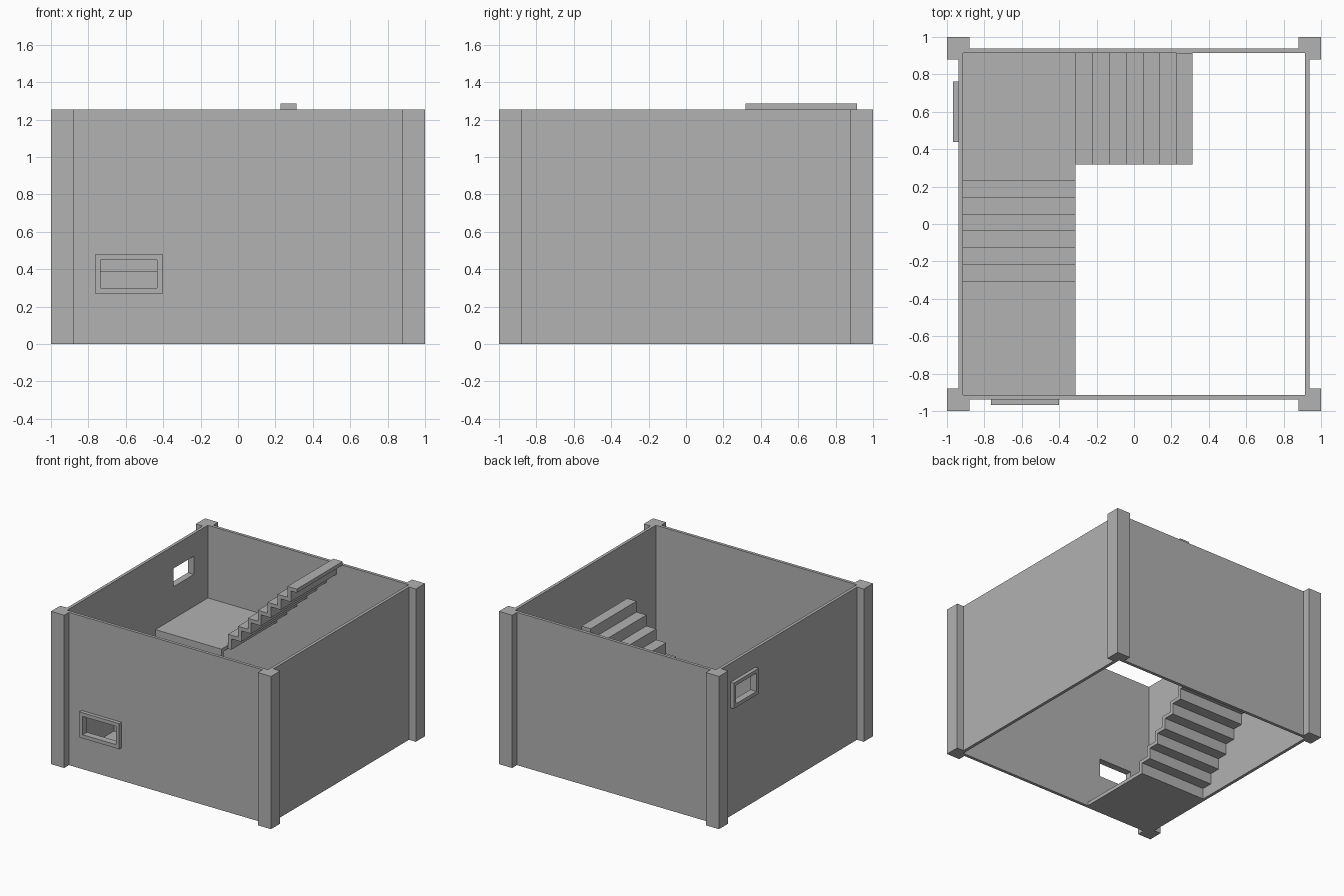
import bpy
import bmesh

cube = bpy.data.objects.get("Cube")
if cube:
    bpy.data.objects.remove(cube, do_unlink=True)

grey = bpy.data.materials.new("plain_grey")
grey.use_nodes = True
colour = (0.445, 0.445, 0.445, 1)
grey.diffuse_color = colour
grey.node_tree.nodes["Principled BSDF"].inputs["Base Color"].default_value = colour

HEIGHT = 1.255          # wall height
INNER, OUTER = 0.913, 0.938
POST = 0.88             # inner limit of the corner posts
SLAB = 0.03             # stair thickness
RUN = 0.09              # tread depth
RISE = HEIGHT / 14
LANDING = SLAB + 7 * RISE
EDGE = -0.313           # open edge of the stairs


def finish(name, bm):
    bmesh.ops.recalc_face_normals(bm, faces=bm.faces[:])
    mesh = bpy.data.meshes.new(name)
    bm.to_mesh(mesh)
    bm.free()
    mesh.materials.append(grey)
    obj = bpy.data.objects.new(name, mesh)
    bpy.context.collection.objects.link(obj)
    return obj


def extrude(name, profile, d0, d1, place):
    """Extrude a 2D profile from d0 to d1; place maps (u, v, d) to x, y, z."""
    bm = bmesh.new()
    loops = [[bm.verts.new(place(u, v, d)) for u, v in profile] for d in (d0, d1)]
    n = len(profile)
    for loop in loops:
        bm.faces.new(loop)
    for i in range(n):
        j = (i + 1) % n
        bm.faces.new((loops[0][i], loops[0][j], loops[1][j], loops[1][i]))
    return finish(name, bm)


def rect(u0, u1, v0, v1):
    return [(u0, v0), (u1, v0), (u1, v1), (u0, v1)]


def ring(name, outside, hole, d0, d1, place):
    """Plate with a rectangular opening."""
    bm = bmesh.new()
    loops = [[bm.verts.new(place(u, v, d)) for u, v in shape]
             for shape, d in ((outside, d0), (outside, d1), (hole, d1), (hole, d0))]
    for k in range(4):
        a, b = loops[k], loops[(k + 1) % 4]
        for i in range(4):
            j = (i + 1) % 4
            bm.faces.new((a[i], a[j], b[j], b[i]))
    return finish(name, bm)


def on_front(u, v, d):
    return (u, -d, v)


def on_back(u, v, d):
    return (u, d, v)


def on_right(u, v, d):
    return (-d, u, v)


def on_left(u, v, d):
    return (d, u, v)


# Plain walls
wall = rect(-POST, POST, 0, HEIGHT)
extrude("back_wall", wall, INNER, OUTER, on_back)
extrude("left_wall", wall, INNER, OUTER, on_left)

# Walls with a framed window opening
BORDER = 0.03
for side, place, (u0, u1, v0, v1) in (
        ("front", on_front, (-0.734, -0.432, 0.30, 0.45)),
        ("right", on_right, (0.468, 0.732, 0.92, 1.07))):
    hole = rect(u0, u1, v0, v1)
    border = rect(u0 - BORDER, u1 + BORDER, v0 - BORDER, v1 + BORDER)
    ring(side + "_wall", wall, hole, INNER, OUTER, place)
    ring(side + "_window_frame", border, hole, OUTER, OUTER + BORDER, place)

# Corner posts, flush with the room inside
corner = [(1, 1), (POST, 1), (POST, INNER), (INNER, INNER), (INNER, POST), (1, POST)]
for depth, sy in (("front", -1), ("back", 1)):
    for side, sx in (("right", -1), ("left", 1)):
        extrude(f"{depth}_{side}_post", [(u * sx, v * sy) for u, v in corner],
                0, HEIGHT, lambda u, v, d: (u, v, d))


def flight(name, begin, first, base, end, d0, d1, place):
    """Folded stair plate: seven risers, with a stepped underside."""
    top = [(begin, base)]
    for k in range(7):
        u = first + k * RUN
        top += [(u, base + k * RISE), (u, base + (k + 1) * RISE)]
    top.append((end, base + 7 * RISE))
    # The underside repeats the top line, moved back and down
    under = [(u + SLAB, v - SLAB) for u, v in top[1:-1]]
    under = [(begin, base - SLAB)] + under + [(end, top[-1][1] - SLAB)]
    return extrude(name, top + under[::-1], d0, d1, place)


# Lower flight with entry platform and corner landing, then upper flight
flight("lower_stairs", -INNER, -0.308, SLAB, INNER, -INNER, EDGE,
       lambda u, v, d: (d, u, v))
flight("upper_stairs", EDGE - SLAB, EDGE, LANDING, EDGE + 7 * RUN - 0.005,
       0.318, INNER, on_back)
